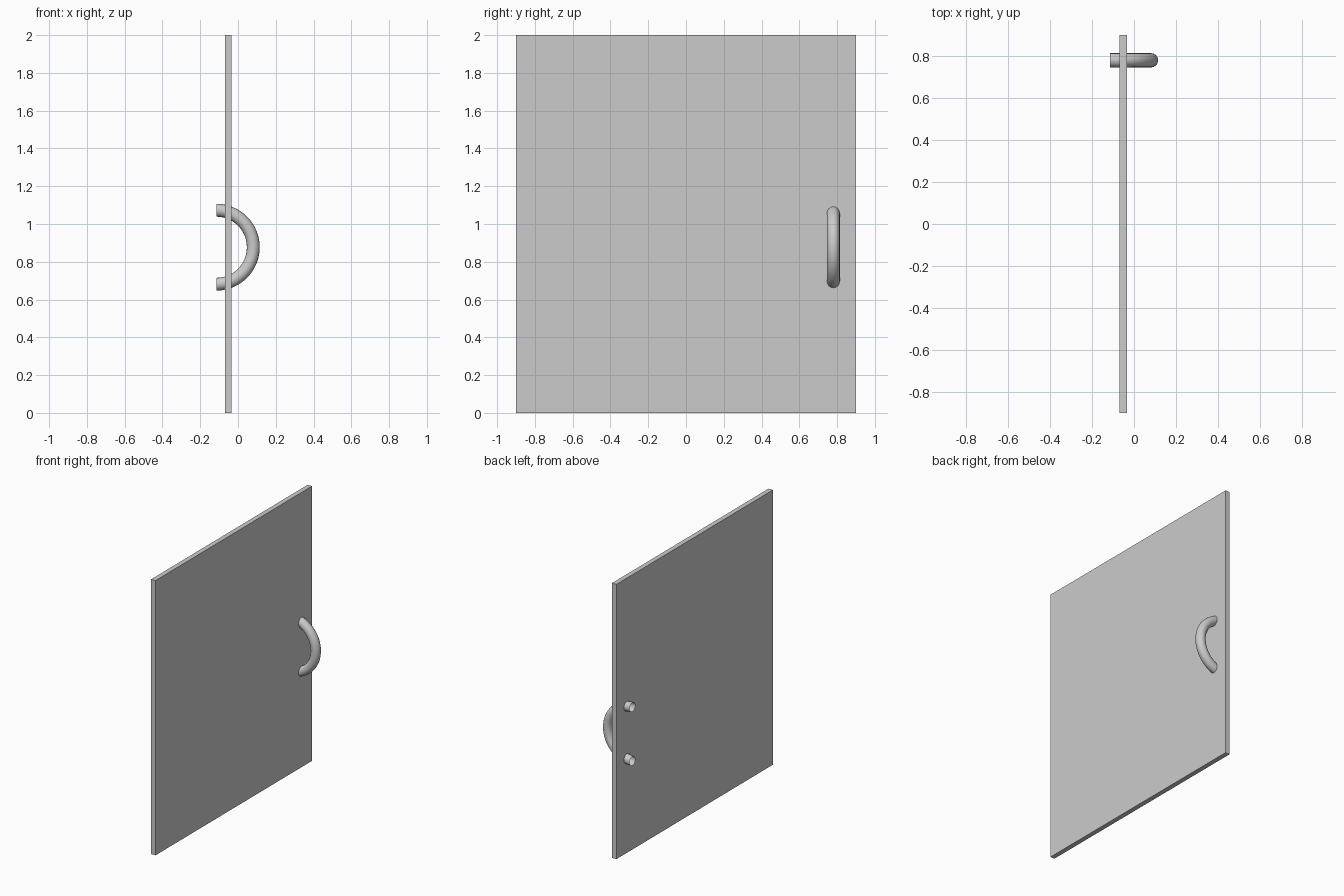
import bpy, bmesh
from math import radians

if "Cube" in bpy.data.objects:
    bpy.data.objects.remove(bpy.data.objects["Cube"])

# Door panel: thin slab standing on the ground
bpy.ops.mesh.primitive_cube_add(size=1, location=(-0.052, 0, 1))
panel = bpy.context.object
panel.name = "door_panel"
panel.scale = (0.035, 1.8, 2.0)
bpy.ops.object.transform_apply(location=False, rotation=False, scale=True)

# Pull handle: half ring standing upright, its open ends passing through the panel
bpy.ops.mesh.primitive_torus_add(
    location=(-0.115, 0.78, 0.877), rotation=(radians(90), 0, 0),
    major_radius=0.196, minor_radius=0.034,
    major_segments=48, minor_segments=16)
handle = bpy.context.object
handle.name = "pull_handle"
bm = bmesh.new()
bm.from_mesh(handle.data)
bmesh.ops.bisect_plane(bm, geom=bm.verts[:] + bm.edges[:] + bm.faces[:], dist=1e-5,
                       plane_co=(0, 0, 0), plane_no=(1, 0, 0), clear_inner=True)
bm.to_mesh(handle.data)
bm.free()
bpy.ops.object.shade_smooth_by_angle(angle=radians(40))
